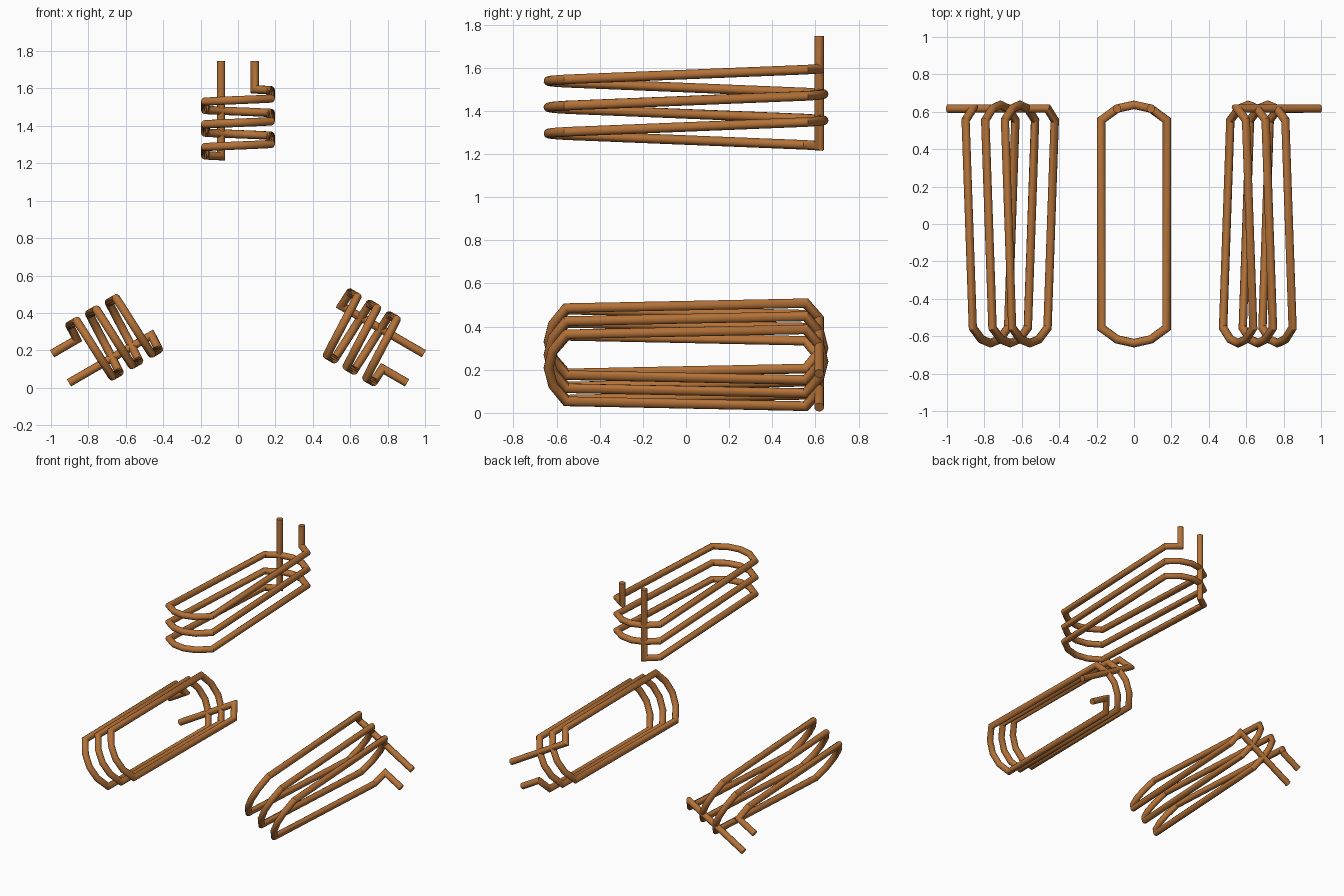
import bpy, bmesh, math
from mathutils import Vector, Matrix

if "Cube" in bpy.data.objects:
    bpy.data.objects.remove(bpy.data.objects["Cube"])

R_TUBE, SIDES = 0.0225, 12
CENTRE_Z = 0.652          # hub the three coils are arranged around
LEAD_R = 1.096            # lead tips, distance from hub
START_R, END_R = 0.586, 0.943   # first and last winding, distance from hub

copper = bpy.data.materials.new("copper")
copper.diffuse_color = (0.46, 0.17, 0.04, 1)
copper.use_nodes = True
copper.node_tree.nodes["Principled BSDF"].inputs["Base Color"].default_value = copper.diffuse_color

# one racetrack turn, starting at the back left where the lead joins
end = [(-0.175, 0.555), (-0.09, 0.617), (0, 0.637), (0.09, 0.617), (0.175, 0.555)]
turn = end[1::-1] + [(x, -y) for x, y in end] + end[:1:-1]


def coil_path():
    flat = (turn * 3)[:-1]                 # stop at the back right lead
    dist = [0.0]
    for a, b in zip(flat, flat[1:]):
        dist.append(dist[-1] + math.dist(a, b))
    pts = [Vector((x, y, START_R + (END_R - START_R) * d / dist[-1]))
           for (x, y), d in zip(flat, dist)]
    first, last = pts[0].copy(), pts[-1].copy()
    first.z = last.z = LEAD_R
    return [first] + pts + [last]


def sweep(name, pts):
    # round tube with mitred corners
    bm = bmesh.new()
    dirs = [(b - a).normalized() for a, b in zip(pts, pts[1:])]
    u = dirs[0].orthogonal().normalized()
    v = dirs[0].cross(u)
    ring = [pts[0] + R_TUBE * (math.cos(t) * u + math.sin(t) * v)
            for t in (2 * math.pi * i / SIDES for i in range(SIDES))]
    rings = [[bm.verts.new(p) for p in ring]]
    for i, d in enumerate(dirs):
        n = d + dirs[i + 1] if i + 1 < len(dirs) else d
        ring = [p + d * ((pts[i + 1] - p).dot(n) / d.dot(n)) for p in ring]
        rings.append([bm.verts.new(p) for p in ring])
    for a, b in zip(rings, rings[1:]):
        for k in range(SIDES):
            j = (k + 1) % SIDES
            bm.faces.new((a[k], a[j], b[j], b[k]))
    bm.faces.new(rings[0])
    bm.faces.new(rings[-1])
    bmesh.ops.recalc_face_normals(bm, faces=bm.faces)
    me = bpy.data.meshes.new(name)
    bm.to_mesh(me)
    bm.free()
    me.materials.append(copper)
    ob = bpy.data.objects.new(name, me)
    bpy.context.collection.objects.link(ob)
    bpy.ops.object.select_all(action='DESELECT')
    ob.select_set(True)
    bpy.context.view_layer.objects.active = ob
    bpy.ops.object.shade_smooth_by_angle(angle=math.radians(35))


# three identical windings, 120 degrees apart about the y axis
for name, angle in (("top_coil", 0), ("right_coil", 120), ("left_coil", 240)):
    m = Matrix.Translation((0, 0, CENTRE_Z)) @ Matrix.Rotation(math.radians(angle), 4, 'Y')
    sweep(name, [m @ p for p in coil_path()])
